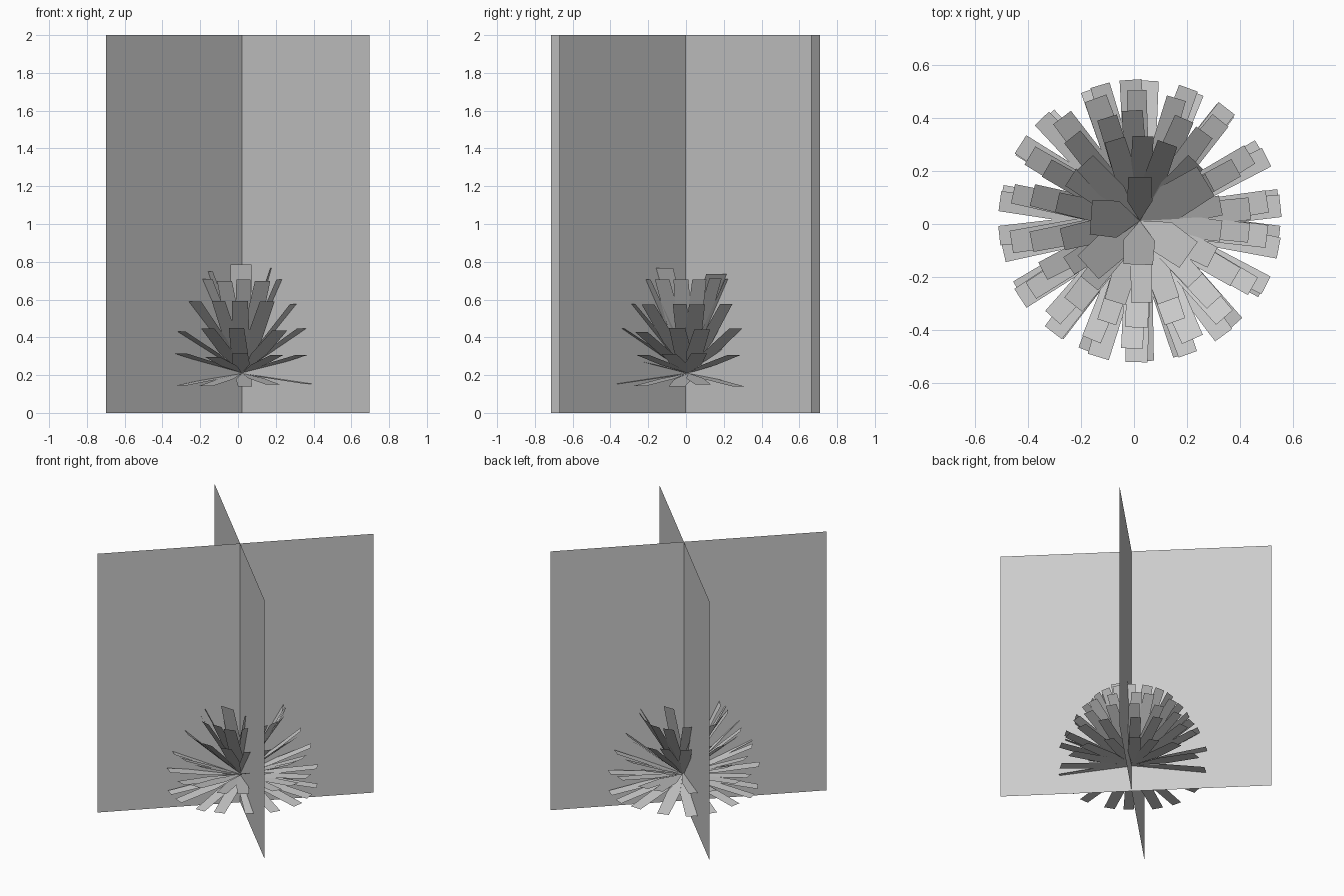
import bpy, math, random
from mathutils import Vector

if "Cube" in bpy.data.objects:
    bpy.data.objects.remove(bpy.data.objects["Cube"])

random.seed(4)


def make_object(name, verts, faces):
    mesh = bpy.data.meshes.new(name)
    mesh.from_pydata(verts, [], faces)
    obj = bpy.data.objects.new(name, mesh)
    bpy.context.collection.objects.link(obj)
    return obj


# Two crossed upright cards for the flower stalk
def card(name, a, b):
    verts = [(*a, 0), (*b, 0), (*b, 2), (*a, 2)]
    make_object(name, verts, [(0, 1, 2, 3)])


card("stalk_card_a", (-0.70, -0.715), (0.695, 0.665))
card("stalk_card_b", (-0.70, 0.71), (0.695, -0.67))

# Leaf rosette: flat kite-shaped blades radiating from one point
ROOT = Vector((0.022, 0.012, 0.21))
verts, faces = [], []


def blade(azimuth, elevation, length, width):
    az, el = math.radians(azimuth), math.radians(elevation)
    out = Vector((math.cos(az) * math.cos(el), math.sin(az) * math.cos(el), math.sin(el)))
    side = Vector((-math.sin(az), math.cos(az), 0))
    mid, tip = ROOT + out * length * 0.45, ROOT + out * length
    wide, end = side * width * 0.5, side * width * 0.46
    n = len(verts)
    verts.extend([ROOT, mid - wide, tip - end, tip + end, mid + wide])
    faces.append((n, n + 1, n + 2, n + 3, n + 4))


# Steep crown leaves: azimuth, elevation, width
for az, el, w in [(90, 74, 0.095), (176, 72, 0.14), (268, 74, 0.12),
                  (325, 68, 0.13), (31, 61, 0.14), (222, 64, 0.13)]:
    blade(az, el, 0.60, w)

# Lower tiers: elevation and length
for elevation, length in [(58, 0.585), (42, 0.555), (25, 0.54), (10, 0.545), (-7.5, 0.535)]:
    for i in range(18):
        blade(90 + i * 20 + random.uniform(-4, 4),
              elevation + random.uniform(-1.5, 1.5),
              length, random.uniform(0.08, 0.095))

make_object("leaf_rosette", verts, faces)
